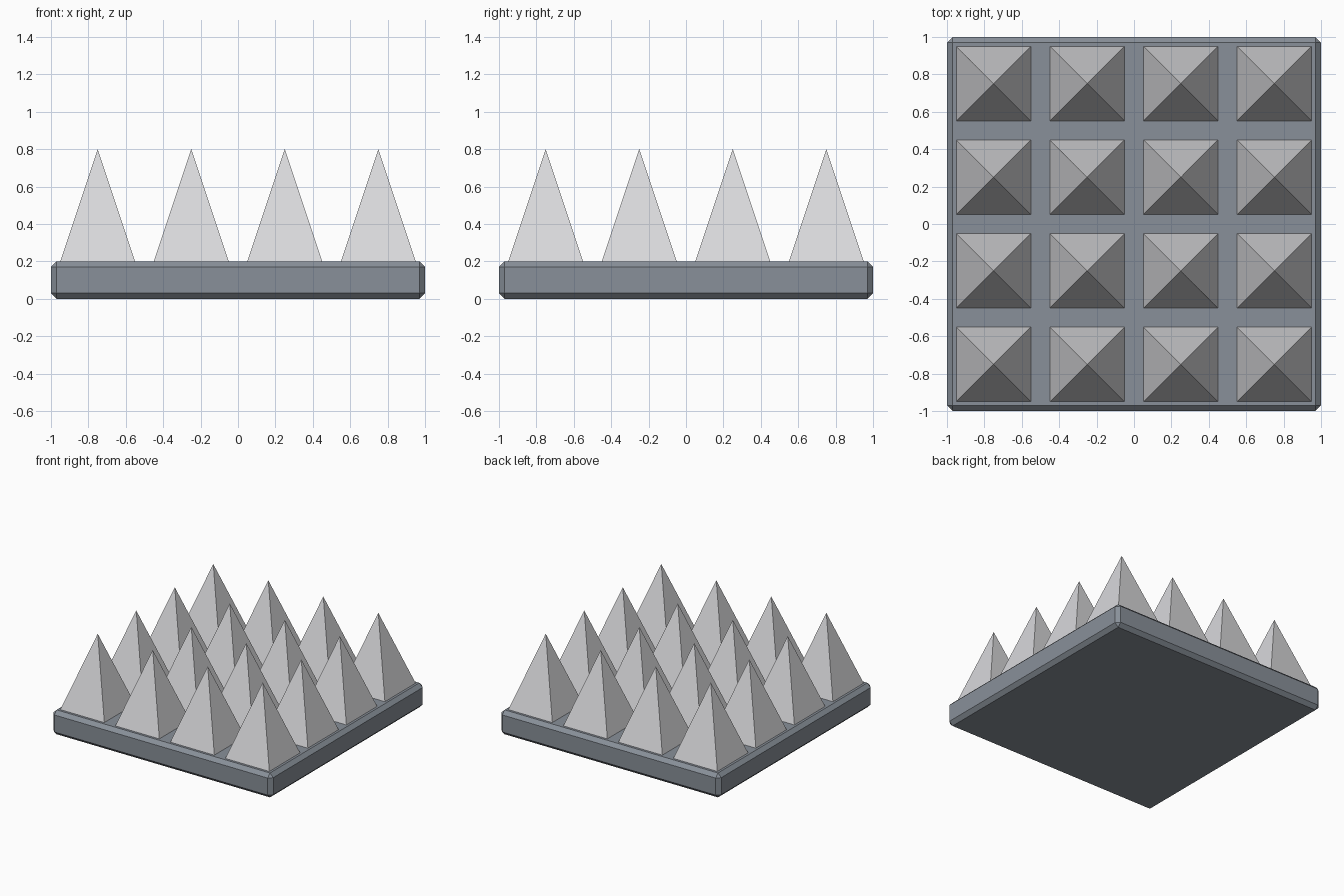
import bpy
import math

cube = bpy.data.objects.get("Cube")
if cube:
    bpy.data.objects.remove(cube, do_unlink=True)


def make_material(name, rgb):
    mat = bpy.data.materials.new(name)
    mat.use_nodes = True
    color = (*rgb, 1.0)
    mat.diffuse_color = color
    mat.node_tree.nodes["Principled BSDF"].inputs["Base Color"].default_value = color
    return mat


slate = make_material("slate_grey", (0.25, 0.28, 0.32))
steel = make_material("pale_steel", (0.7, 0.7, 0.72))

BASE_HEIGHT = 0.2
SPIKE_WIDTH = 0.4
SPIKE_HEIGHT = 0.6
SPACING = 0.5
COUNT = 4

# Square base plate with chamfered edges
bpy.ops.mesh.primitive_cube_add(size=1, location=(0, 0, BASE_HEIGHT / 2))
base = bpy.context.object
base.name = "base_plate"
base.scale = (2, 2, BASE_HEIGHT)
bpy.ops.object.transform_apply(location=False, rotation=False, scale=True)
base.data.materials.append(slate)
chamfer = base.modifiers.new("chamfer", 'BEVEL')
chamfer.width = 0.03
chamfer.segments = 1

# One four-sided spike, turned so its sides line up with the plate
bpy.ops.mesh.primitive_cone_add(
    vertices=4, radius1=SPIKE_WIDTH / math.sqrt(2), radius2=0, depth=SPIKE_HEIGHT,
    rotation=(0, 0, math.pi / 4))
first_spike = bpy.context.object
bpy.ops.object.transform_apply(location=False, rotation=True, scale=True)
spike_mesh = first_spike.data
spike_mesh.name = "spike"
spike_mesh.materials.append(steel)
bpy.data.objects.remove(first_spike, do_unlink=True)

# Grid of spikes sharing the same mesh
for row in range(COUNT):
    for col in range(COUNT):
        spike = bpy.data.objects.new(f"spike_{row + 1}_{col + 1}", spike_mesh)
        offset = (COUNT - 1) / 2
        spike.location = ((col - offset) * SPACING, (row - offset) * SPACING,
                          BASE_HEIGHT + SPIKE_HEIGHT / 2)
        bpy.context.collection.objects.link(spike)
